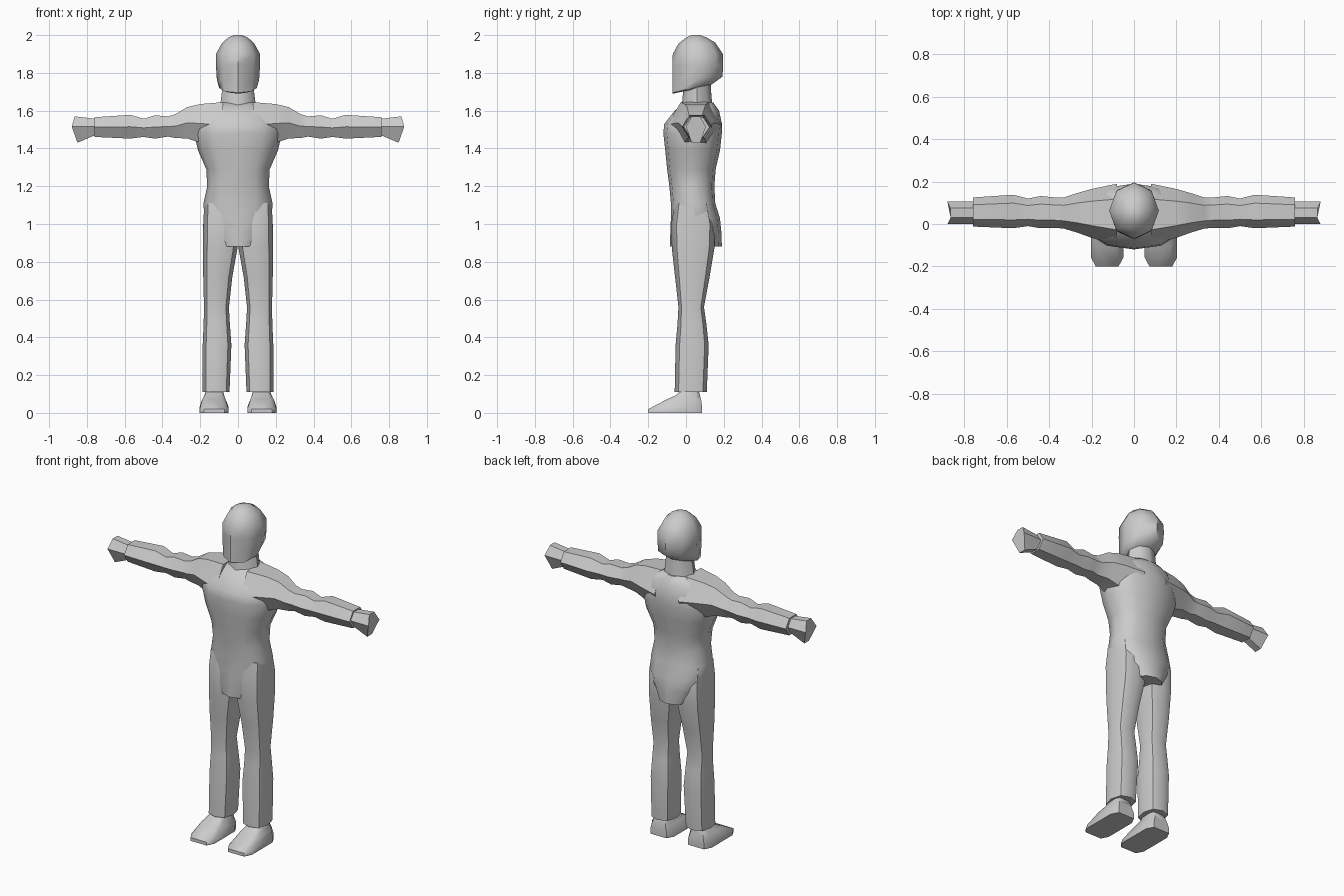
import bpy, bmesh, math


def section(n, power=1.0, half=False):
    """Unit cross-section, filling -1..1 on both axes; low power = boxier."""
    pts = []
    for i in range(n):
        a = 2 * math.pi * (i + (0.5 if half else 0)) / n
        c, s = math.cos(a), math.sin(a)
        c, s = (0 if abs(v) < 1e-6 else math.copysign(abs(v) ** power, v) for v in (c, s))
        pts.append((c, s))
    mu = max(abs(p[0]) for p in pts)
    mv = max(abs(p[1]) for p in pts)
    return [(u / mu, v / mv) for u, v in pts]


def skin(name, rings, mirror=False, angle=50):
    """Join rings of points into one capped, smooth-shaded tube."""
    bm = bmesh.new()
    rows = [[bm.verts.new(p) for p in ring] for ring in rings]
    n = len(rows[0])
    for a, b in zip(rows, rows[1:]):
        for i in range(n):
            j = (i + 1) % n
            bm.faces.new((a[i], a[j], b[j], b[i]))
    bm.faces.new(rows[0])
    bm.faces.new(rows[-1])
    bmesh.ops.recalc_face_normals(bm, faces=bm.faces)
    me = bpy.data.meshes.new(name)
    bm.to_mesh(me)
    bm.free()
    ob = bpy.data.objects.new(name, me)
    bpy.context.collection.objects.link(ob)
    bpy.ops.object.select_all(action='DESELECT')
    ob.select_set(True)
    bpy.context.view_layer.objects.active = ob
    bpy.ops.object.shade_smooth_by_angle(angle=math.radians(angle))
    if mirror:
        m = ob.modifiers.new("mirror", 'MIRROR')
        m.use_axis[0] = True
    return ob


def upright(rows, sec):
    """Rows: (z front, z back, x0, x1, y0, y1), stacked along z."""
    out = []
    for zf, zb, x0, x1, y0, y1 in rows:
        out.append([((x0 + x1) / 2 + u * (x1 - x0) / 2,
                     (y0 + y1) / 2 + v * (y1 - y0) / 2,
                     zf + (zb - zf) * (v + 1) / 2) for u, v in sec])
    return out


def sideways(rows, sec):
    """Rows: (x, y0, y1, z0, z1), stacked along x."""
    return [[(x, (y0 + y1) / 2 + u * (y1 - y0) / 2,
              (z0 + z1) / 2 + v * (z1 - z0) / 2) for u, v in sec]
            for x, y0, y1, z0, z1 in rows]


# Torso and hips: (z, half width, y front, y back)
torso = [(0.88, 0.10, -0.085, 0.19), (0.96, 0.155, -0.083, 0.187),
         (1.03, 0.178, -0.08, 0.18), (1.11, 0.183, -0.08, 0.155),
         (1.20, 0.163, -0.088, 0.15), (1.29, 0.168, -0.10, 0.157),
         (1.39, 0.212, -0.11, 0.18), (1.48, 0.232, -0.12, 0.19),
         (1.53, 0.225, -0.115, 0.19), (1.60, 0.17, -0.06, 0.175),
         (1.642, 0.11, -0.01, 0.145)]
skin("torso", upright([(z, z, -w, w, f, b) for z, w, f, b in torso],
                      section(12, 0.85)))

# Sleeves running out of the shoulders
arm = [(0.08, -0.10, 0.19, 1.40, 1.645), (0.20, -0.065, 0.165, 1.43, 1.635),
       (0.27, -0.04, 0.145, 1.453, 1.618), (0.33, -0.022, 0.125, 1.455, 1.582),
       (0.37, -0.018, 0.125, 1.463, 1.57), (0.44, -0.02, 0.132, 1.452, 1.575),
       (0.50, -0.01, 0.12, 1.461, 1.557), (0.57, -0.02, 0.138, 1.452, 1.578),
       (0.76, -0.012, 0.125, 1.461, 1.565)]
skin("arm", sideways(arm, section(6)), mirror=True)

# Hands: six-sided, flaring toward slanted fingertips
wrist = [(0.74, 0.0, 1.515), (0.74, 0.03, 1.555), (0.74, 0.075, 1.555),
         (0.74, 0.105, 1.515), (0.74, 0.075, 1.477), (0.74, 0.03, 1.477)]
tips = [(0.88, 0.0, 1.515), (0.865, 0.03, 1.57), (0.865, 0.075, 1.57),
        (0.88, 0.105, 1.515), (0.85, 0.075, 1.43), (0.85, 0.03, 1.43)]
skin("hand", [wrist, tips], mirror=True, angle=35)

# Trouser legs: (z, x inner, x outer, y front, y back)
leg = [(0.11, 0.045, 0.187, -0.06, 0.11), (0.36, 0.035, 0.187, -0.055, 0.12),
       (0.47, 0.043, 0.182, -0.045, 0.108), (0.56, 0.048, 0.18, -0.04, 0.095),
       (0.72, 0.03, 0.184, -0.058, 0.125), (0.87, 0.003, 0.185, -0.075, 0.15),
       (1.00, 0.002, 0.184, -0.078, 0.155), (1.11, 0.01, 0.178, -0.06, 0.13)]
skin("leg", upright([(z, z, *r) for z, *r in leg], section(8, 0.8)), mirror=True)

# Shoes: flat sole, sloping toe
shoe = [(0.0, 0.0, 0.05, 0.203, -0.20, 0.085), (0.02, 0.035, 0.05, 0.203, -0.20, 0.085),
        (0.07, 0.07, 0.065, 0.19, -0.105, 0.08), (0.095, 0.1, 0.075, 0.175, -0.05, 0.072),
        (0.13, 0.13, 0.08, 0.165, -0.02, 0.065)]
skin("shoe", upright(shoe, section(8, 0.4, True)), mirror=True)

# Neck
neck = [(1.60, 1.60, -0.10, 0.10, -0.03, 0.145), (1.65, 1.67, -0.09, 0.09, -0.02, 0.135),
        (1.76, 1.76, -0.078, 0.078, -0.01, 0.13)]
skin("neck", upright(neck, section(8)))

# Head: flat face, jaw tilted up toward the back
head = [(1.69, 1.73, -0.065, 0.065, -0.07, 0.12), (1.695, 1.745, -0.10, 0.10, -0.072, 0.145),
        (1.75, 1.78, -0.112, 0.112, -0.072, 0.193), (1.84, 1.84, -0.117, 0.117, -0.072, 0.197),
        (1.90, 1.90, -0.117, 0.117, -0.07, 0.195), (1.955, 1.96, -0.085, 0.085, -0.04, 0.155),
        (1.987, 1.987, -0.052, 0.052, 0.0, 0.11), (2.0, 2.0, -0.022, 0.022, 0.03, 0.075)]
skin("head", upright(head, section(8)))
